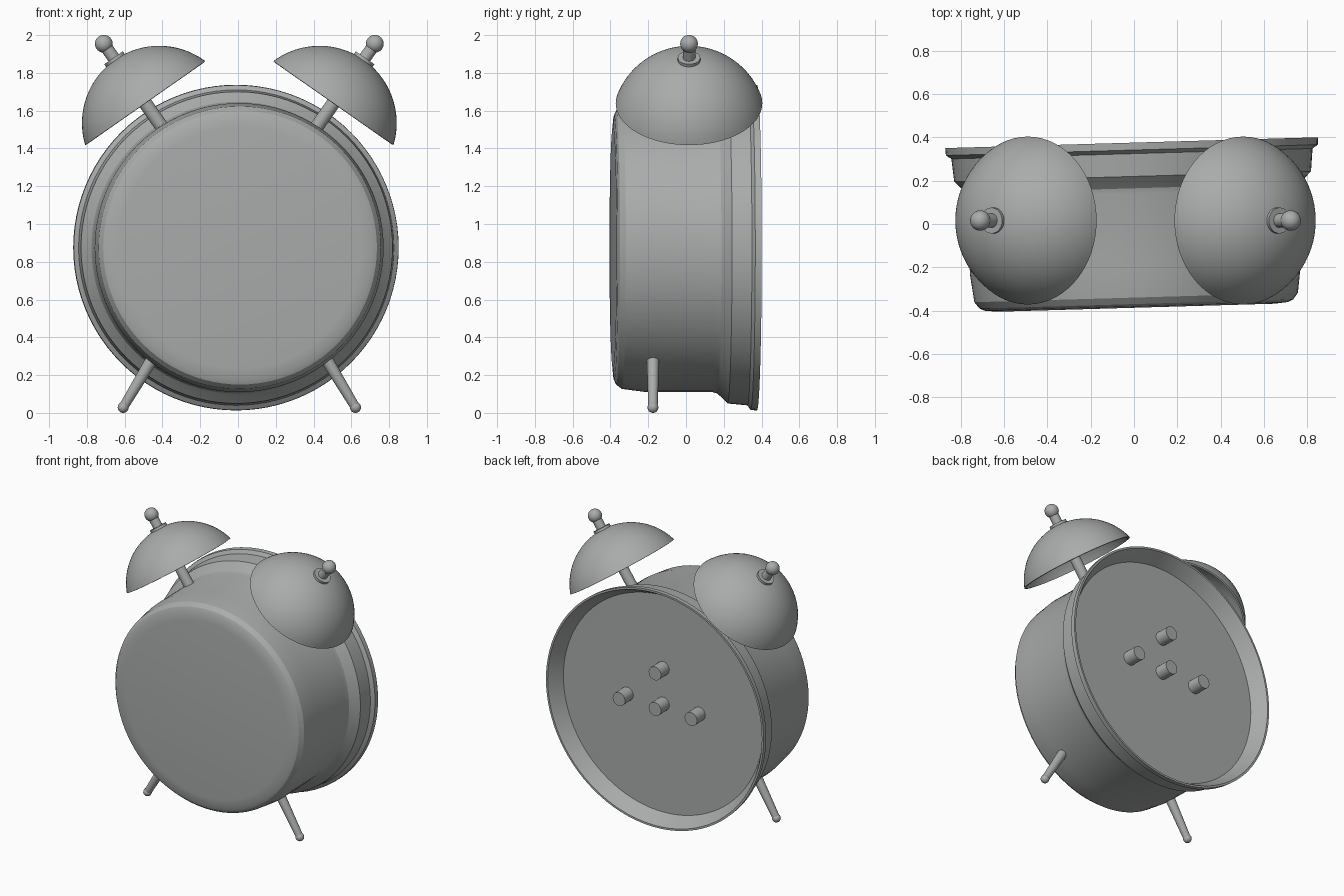
import bpy, bmesh
from math import sin, cos, asin, pi, radians
from mathutils import Matrix, Vector

cube = bpy.data.objects.get("Cube")
if cube:
    bpy.data.objects.remove(cube, do_unlink=True)

grey = bpy.data.materials.new("plain_grey")
grey.use_nodes = True
GREY = (0.4, 0.41, 0.41, 1)
grey.diffuse_color = GREY
grey.node_tree.nodes["Principled BSDF"].inputs["Base Color"].default_value = GREY


def lathe(name, profile, origin, axis, sides=48):
    """Spin (radius, height) points about an axis that starts at origin."""
    bm = bmesh.new()
    verts = [bm.verts.new((r, 0, h)) for r, h in profile]
    edges = [bm.edges.new(pair) for pair in zip(verts, verts[1:])]
    bmesh.ops.spin(bm, geom=verts + edges, cent=(0, 0, 0), axis=(0, 0, 1),
                   angle=2 * pi, steps=sides, use_merge=True)
    bmesh.ops.remove_doubles(bm, verts=bm.verts, dist=0.0005)
    bmesh.ops.recalc_face_normals(bm, faces=bm.faces)
    mesh = bpy.data.meshes.new(name)
    bm.to_mesh(mesh)
    bm.free()
    mesh.materials.append(grey)
    obj = bpy.data.objects.new(name, mesh)
    bpy.context.collection.objects.link(obj)
    turn = Vector(axis).to_track_quat('Z', 'Y').to_matrix().to_4x4()
    obj.matrix_world = Matrix.Translation(origin) @ turn
    bpy.ops.object.select_all(action='DESELECT')
    obj.select_set(True)
    bpy.context.view_layer.objects.active = obj
    bpy.ops.object.shade_smooth_by_angle(angle=radians(25))
    return obj


def arc(radius, start, end, centre, steps):
    """Points on a circle about the axis, angles measured from the axis."""
    angles = [start + (end - start) * i / steps for i in range(steps + 1)]
    return [(radius * sin(a), centre + radius * cos(a)) for a in angles]


def rod(name, start, end, r0, r1, sides=24):
    axis = Vector(end) - Vector(start)
    n = axis.length
    return lathe(name, [(0, 0), (r0, 0), (r1, n), (0, n)], start, axis, sides)


# Clock case, turned slightly about the vertical
twist = Matrix.Rotation(0.029, 3, 'Z')
middle = Vector((0, 0, 0.875))
back_axis = twist @ Vector((0, 1, 0))
case = [(0, -0.387), (0.64, -0.387), (0.70, -0.381), (0.725, -0.37),
        (0.748, -0.34), (0.765, -0.21), (0.765, 0.14), (0.772, 0.165),
        (0.79, 0.185), (0.825, 0.22), (0.835, 0.325), (0.86, 0.342),
        (0.862, 0.376), (0.848, 0.376), (0.82, 0.33), (0.79, 0.275), (0, 0.275)]
lathe("clock_case", case, middle, back_axis, 96)

# Winding pegs on the back plate
for name, x, z in (("left_peg", 0.285, 0), ("right_peg", -0.285, 0),
                   ("middle_peg", 0, 0), ("upper_peg", 0, 0.26)):
    rod(name, middle + twist @ Vector((x, 0.265, z)),
        middle + twist @ Vector((x, 0.375, z)), 0.049, 0.049)

# Bells and legs, mirrored on both sides
MID_X, BELL_Y, LEG_Y = 0.007, 0.016, -0.175
RIM, RISE, WALL = 0.388, 0.28, 0.012
ball = (RIM ** 2 + RISE ** 2) / (2 * RISE)
for side, s in (("left", 1), ("right", -1)):
    axis = Vector((s * 0.573, 0, 0.82)).normalized()
    centre = Vector((MID_X + s * 0.498, BELL_Y, 1.64))

    # Thin domed bell
    low = RISE - ball
    outer = arc(ball, 0, asin(RIM / ball), low, 24)
    inner = arc(ball - WALL, asin((RIM - WALL) / (ball - WALL)), 0, low, 24)
    lathe(side + "_bell", outer + inner, centre, axis, 64)

    # Stem, collar and round knob
    rod(side + "_bell_stem", centre - axis * 0.2, centre + axis * 0.272, 0.036, 0.036)
    rod(side + "_bell_collar", centre + axis * 0.26, centre + axis * 0.293, 0.06, 0.06)
    rod(side + "_knob_neck", centre + axis * 0.28, centre + axis * 0.37, 0.033, 0.033)
    lathe(side + "_knob", arc(0.047, pi, 0, 0, 16), centre + axis * 0.383, axis, 32)

    # Tapered leg with a rounded foot
    foot = Vector((MID_X + s * 0.615, LEG_Y, 0.029))
    hip = Vector((MID_X + s * 0.452, LEG_Y, 0.3))
    rod(side + "_leg", hip, foot, 0.033, 0.025)
    lathe(side + "_foot", arc(0.029, pi, 0, 0, 12), foot, hip - foot, 24)
